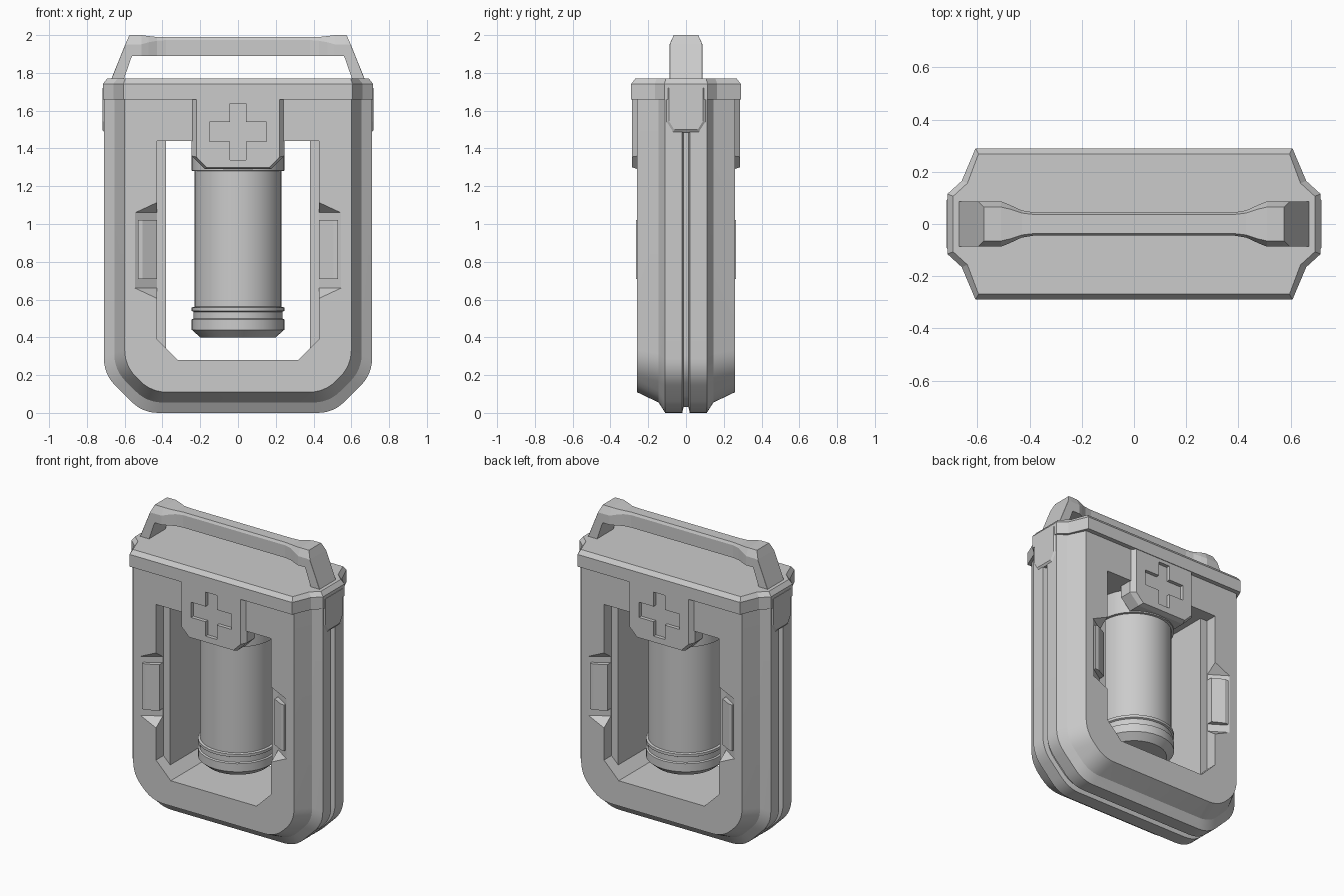
import bpy, bmesh, math

if "Cube" in bpy.data.objects:
    bpy.data.objects.remove(bpy.data.objects["Cube"])

def loft(name, rings, smooth=False):
    """Skin a list of equal-length point rings and cap both ends."""
    bm = bmesh.new()
    vs = [[bm.verts.new(p) for p in r] for r in rings]
    n = len(rings[0])
    for a, b in zip(vs, vs[1:]):
        for i in range(n):
            j = (i + 1) % n
            bm.faces.new((a[i], a[j], b[j], b[i]))
    bm.faces.new(vs[0])
    bm.faces.new(vs[-1])
    bmesh.ops.recalc_face_normals(bm, faces=bm.faces)
    me = bpy.data.meshes.new(name)
    bm.to_mesh(me)
    bm.free()
    ob = bpy.data.objects.new(name, me)
    bpy.context.collection.objects.link(ob)
    if smooth:
        bpy.ops.object.select_all(action='DESELECT')
        ob.select_set(True)
        bpy.context.view_layer.objects.active = ob
        bpy.ops.object.shade_smooth_by_angle(angle=math.radians(22))
    return ob

def cut(ob, cutter):
    cutter.hide_render = True
    cutter.display_type = 'WIRE'
    m = ob.modifiers.new(cutter.name, 'BOOLEAN')
    m.operation = 'DIFFERENCE'
    m.solver = 'EXACT'
    m.object = cutter

def sym(half):
    """Close a right-hand half outline with its mirror image."""
    return half + [(-x, z) for x, z in reversed(half)]

def in_y(pts, y):
    return [(x, y, z) for x, z in pts]

# Frame: rounded U outline, inset per layer through the depth
def outline(d):
    a, b, r = (0.71 - d, 0.205 + 0.41 * d), (0.505 - 0.41 * d, d), 0.085
    k = r * 0.707
    def corner(p0, c, p1, n=6):
        return [tuple((1 - t) ** 2 * p0[i] + 2 * t * (1 - t) * c[i] + t * t * p1[i]
                      for i in (0, 1)) for t in [j / n for j in range(n + 1)]]
    half = [(0.71 - d, 1.7)]
    half += corner((a[0], a[1] + r), a, (a[0] - k, a[1] - k))
    half += corner((b[0] + k, b[1] + k), b, (b[0] - r, b[1]))
    return sym(half)

layers = [(0.26, 0.11), (0.145, 0.055), (0.11, 0), (0.02, 0), (0.013, 0.03)]
layers = [(-y, d) for y, d in layers] + layers[::-1]
frame = loft("frame", [in_y(outline(d), y) for y, d in layers], True)

window = sym([(0.43, 1.44), (0.43, 0.39), (0.32, 0.28)])
cut(frame, loft("window_cutter", [in_y(window, -0.4), in_y(window, 0.4)]))

for sx in (-1, 1):
    # Liner strips inside the window
    strip = [(0.38, -0.18), (0.45, -0.18), (0.45, 0.18), (0.38, 0.18)]
    loft("window_liner", [[(sx * x, y, (0.34 if x < 0.4 else 0.40) if lo else 1.46)
                           for x, y in strip] for lo in (1, 0)])
    # Tabs of the lid reaching down the sides
    def tab(i):
        half = [(0.105 - i, 1.72), (0.105 - i, 1.54 + i * 0.4), (0.07 - i * 0.6, 1.485 + i)]
        return sym(half)
    loft("side_tab", [[(sx * x, y, z) for y, z in tab(i)]
                      for x, i in ((0.62, 0), (0.708, 0), (0.718, 0.014))])
    for sy in (-1, 1):
        # Sloped pocket and the clip sitting in it
        wedge = [[(0.56, 0.27, 0.86 + s * 0.2), (0.42, 0.27, 0.86 + s * 0.265),
                  (0.42, 0.18, 0.86 + s * 0.2)] for s in (-1, 1)]
        cut(frame, loft("pocket_cutter", [[(sx * x, sy * y, z) for x, y, z in r]
                                          for r in wedge]))
        clip = [(0.43, 0.17), (0.43, 0.225), (0.505, 0.265), (0.53, 0.265), (0.535, 0.17)]
        loft("clip", [[(sx * x, sy * y, z) for x, y in clip] for z in (0.71, 1.02)])

# Lid with bevelled top
def lid_ring(z, i):
    half = [(0.715 - i, 0.115 - i * 0.4), (0.66 - i, 0.165 - i * 0.4), (0.607 - i * 0.5, 0.29 - i)]
    up = sym(half)
    return [(x, y, z) for x, y in up] + [(-x, -y, z) for x, y in up]

loft("lid", [lid_ring(1.66, 0), lid_ring(1.742, 0), lid_ring(1.77, 0.022)])

# Badge with sunken cross, front and back
plus = sym([(0.042, 1.637), (0.042, 1.54), (0.15, 1.54), (0.15, 1.437),
            (0.042, 1.437), (0.042, 1.34)])
big = sym([(0.245, 1.68), (0.245, 1.36), (0.175, 1.29)])
small = sym([(0.22, 1.68), (0.22, 1.355), (0.165, 1.3)])
for sy in (-1, 1):
    badge = loft("badge", [in_y(big, sy * 0.17), in_y(big, sy * 0.255), in_y(small, sy * 0.286)])
    cut(badge, loft("cross_cutter", [in_y(plus, sy * 0.262), in_y(plus, sy * 0.32)]))

# Hanging canister, turned profile
profile = [(0.2, 0.4), (0.245, 0.44), (0.245, 0.495), (0.235, 0.5), (0.235, 0.535),
           (0.245, 0.54), (0.245, 0.558), (0.231, 0.562), (0.231, 1.28), (0.245, 1.282),
           (0.245, 1.5)]
N = 32
loft("canister", [[(r * math.cos(2 * math.pi * i / N), r * math.sin(2 * math.pi * i / N), z)
                   for i in range(N)] for r, z in profile], True)

# Carry handle: inner x,z / outer x,z / half width / top chamfer
stations = [(0.61, 1.75, 0.678, 1.75, 0.087, 0.001), (0.568, 1.872, 0.597, 1.95, 0.087, 0.001),
            (0.56, 1.89, 0.575, 2.0, 0.087, 0.022), (0.51, 1.89, 0.51, 2.0, 0.087, 0.022),
            (0.475, 1.89, 0.475, 1.995, 0.073, 0.016), (0.43, 1.89, 0.43, 1.99, 0.052, 0.01),
            (0.38, 1.89, 0.38, 1.99, 0.044, 0.008)]
def section(s, xi, zi, xo, zo, w, c):
    t = 1 - min(2.2 * c / 0.11, 0.45)
    xm, zm = xi + (xo - xi) * t, zi + (zo - zi) * t
    return [(s * xi, -w, zi), (s * xm, -w, zm), (s * xo, c - w, zo),
            (s * xo, w - c, zo), (s * xm, w, zm), (s * xi, w, zi)]
loft("handle", [section(-1, *p) for p in stations] + [section(1, *p) for p in stations[::-1]])
